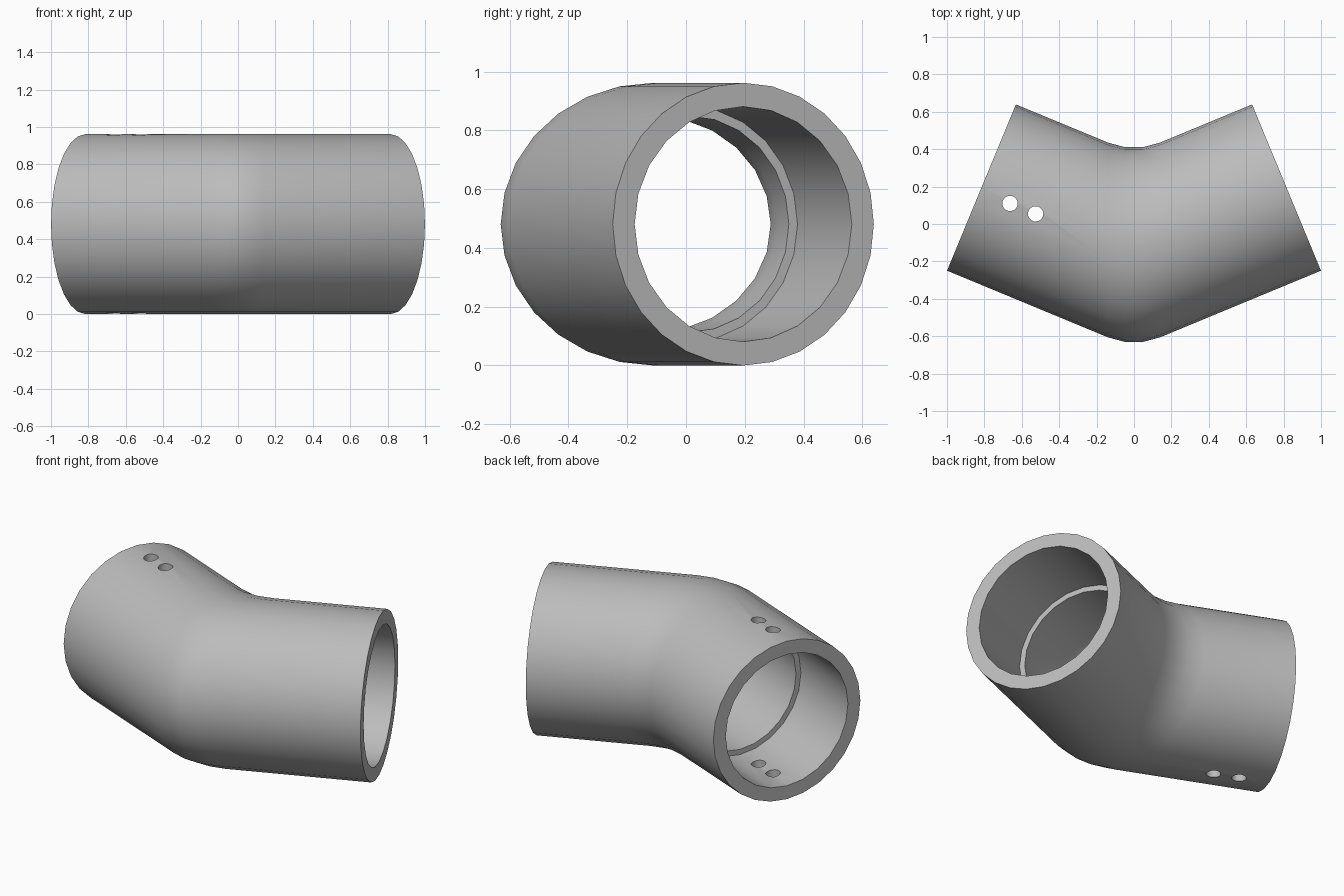
import bpy, bmesh
from math import sin, cos, tan, pi, radians

if "Cube" in bpy.data.objects:
    bpy.data.objects.remove(bpy.data.objects["Cube"])

HALF = radians(22.5)       # half of the elbow's turn
RADIUS = 0.481             # outer radius, also the axis height
LEG = 0.8827               # leg length along the axis
CORNER_Y = -0.143          # where the two leg axes meet
BEND = 0.15                # length of each leg used by the rounded bend
STEPS = 3


def straight_ring(side, s, r, n):
    """Circle square to a leg, at distance s from the corner."""
    ring = []
    for i in range(n):
        a = 2 * pi * i / n
        u = r * cos(a)
        ring.append((side * (s * cos(HALF) - u * sin(HALF)),
                     CORNER_Y + s * sin(HALF) + u * cos(HALF),
                     RADIUS + r * sin(a)))
    return ring


def bend_rings(r, n):
    """Mitre ellipses carried along the arc that rounds the corner."""
    arc = BEND / tan(HALF)
    rings = []
    for k in range(STEPS + 1):
        phi = HALF - 2 * HALF * k / STEPS
        y = CORNER_Y + arc / cos(HALF) - arc * cos(phi)
        rings.append([(arc * sin(phi),
                       y + r * cos(2 * pi * i / n) / cos(HALF),
                       RADIUS + r * sin(2 * pi * i / n)) for i in range(n)])
    return rings


def elbow(name, stations, r, n):
    """Closed solid: leg stations (s, radius), the bend, then mirrored stations."""
    rings = [straight_ring(1, s, q, n) for s, q in stations]
    rings += bend_rings(r, n)
    rings += [straight_ring(-1, s, q, n) for s, q in reversed(stations)]
    bm = bmesh.new()
    loops = [[bm.verts.new(p) for p in ring] for ring in rings]
    for a, b in zip(loops, loops[1:]):
        for i in range(n):
            j = (i + 1) % n
            bm.faces.new((a[i], a[j], b[j], b[i]))
    bm.faces.new(loops[0])
    bm.faces.new(loops[-1])
    bmesh.ops.recalc_face_normals(bm, faces=bm.faces)
    mesh = bpy.data.meshes.new(name)
    bm.to_mesh(mesh)
    bm.free()
    obj = bpy.data.objects.new(name, mesh)
    bpy.context.collection.objects.link(obj)
    return obj


# Outer body, and the bore with a wider socket at each end
pipe = elbow("pipe_elbow", [(LEG, RADIUS)], RADIUS, 28)
cutters = [elbow("bore_cutter", [(LEG + 0.05, 0.4), (0.4, 0.4), (0.4, 0.368)], 0.368, 24)]

# Pin holes, straight through the top and bottom of the right leg
for x, y in ((-0.663, 0.11), (-0.526, 0.054)):
    bpy.ops.mesh.primitive_cylinder_add(vertices=20, radius=0.041, depth=2,
                                        location=(x, y, RADIUS))
    cutters.append(bpy.context.object)

# Cut and apply
bpy.ops.object.select_all(action="DESELECT")
pipe.select_set(True)
bpy.context.view_layer.objects.active = pipe
for cutter in cutters:
    cutter.hide_render = True
    mod = pipe.modifiers.new("cut", "BOOLEAN")
    mod.operation = "DIFFERENCE"
    mod.solver = "EXACT"
    mod.object = cutter
    bpy.ops.object.modifier_apply(modifier=mod.name)
for cutter in cutters:
    bpy.data.objects.remove(cutter)

# Plain grey finish
grey = bpy.data.materials.new("plain_grey")
grey.use_nodes = True
colour = (0.5, 0.5, 0.5, 1)
grey.diffuse_color = colour
grey.node_tree.nodes["Principled BSDF"].inputs["Base Color"].default_value = colour
pipe.data.materials.clear()
pipe.data.materials.append(grey)
for face in pipe.data.polygons:
    face.material_index = 0

bpy.ops.object.shade_smooth_by_angle(angle=radians(30))
